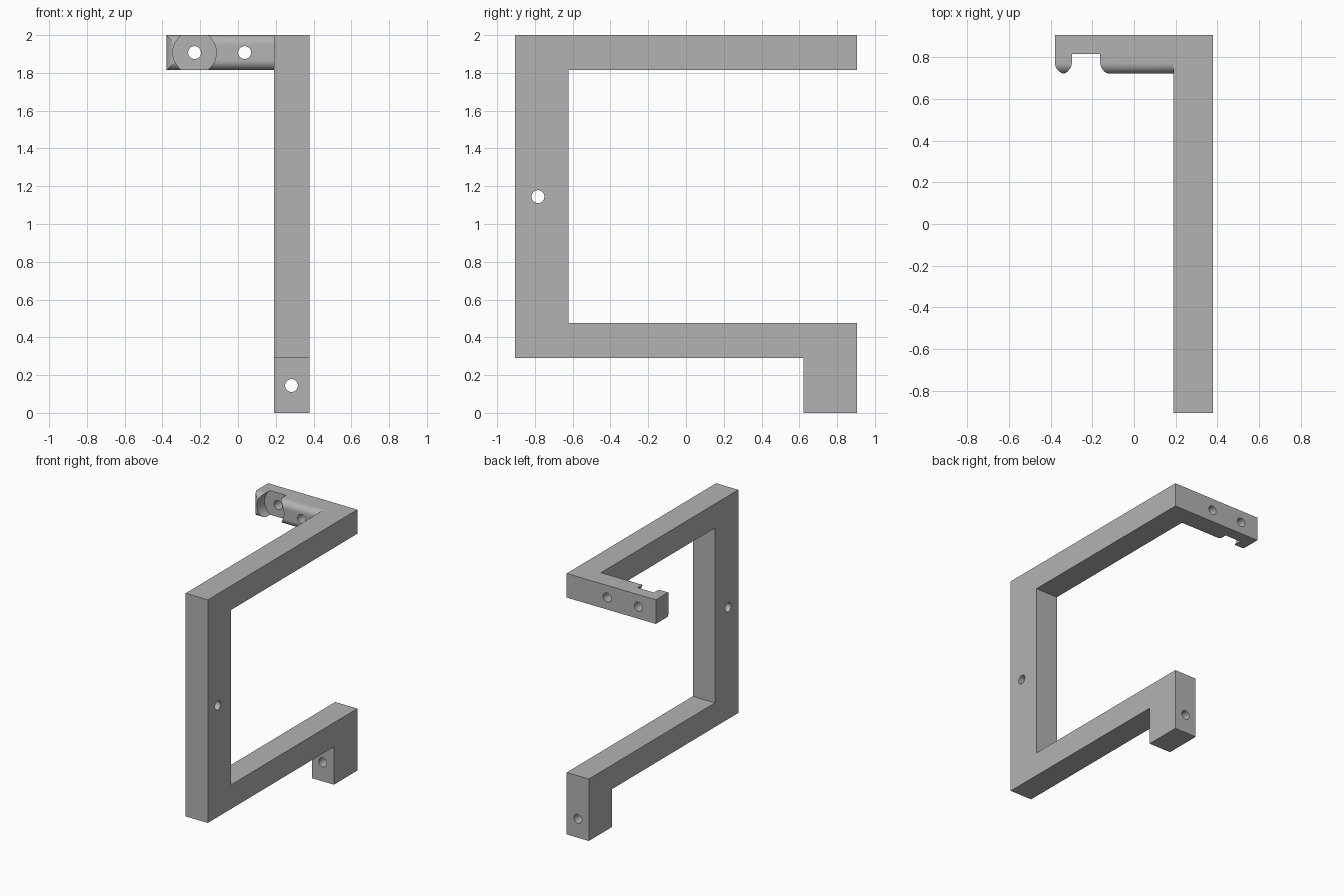
import bpy
import bmesh
from mathutils import Matrix, Vector
from math import radians

if "Cube" in bpy.data.objects:
    bpy.data.objects.remove(bpy.data.objects["Cube"])

# Main dimensions
SIDE, INNER, DEPTH = 0.378, 0.19, 0.905
TOP, BAR, POST, FOOT = 2.0, 0.185, 0.283, 0.29
HOLE = 0.034
ARM_Z = TOP - BAR / 2

grey = bpy.data.materials.new("plain_grey")
grey.use_nodes = True
grey.diffuse_color = (0.45, 0.45, 0.45, 1)
grey.node_tree.nodes["Principled BSDF"].inputs["Base Color"].default_value = grey.diffuse_color


def add_object(name, bm):
    bmesh.ops.recalc_face_normals(bm, faces=bm.faces)
    mesh = bpy.data.meshes.new(name)
    bm.to_mesh(mesh)
    bm.free()
    mesh.materials.append(grey)
    obj = bpy.data.objects.new(name, mesh)
    bpy.context.collection.objects.link(obj)
    return obj


def combine(target, other, operation):
    mod = target.modifiers.new(other.name, "BOOLEAN")
    mod.object, mod.operation, mod.solver = other, operation, "EXACT"
    bpy.ops.object.select_all(action="DESELECT")
    bpy.context.view_layer.objects.active = target
    target.select_set(True)
    bpy.ops.object.modifier_apply(modifier=mod.name)
    bpy.data.objects.remove(other)


def drill(target, center, axis, radius, length):
    bm = bmesh.new()
    turn = Vector((0, 0, 1)).rotation_difference(Vector(axis)).to_matrix().to_4x4()
    bmesh.ops.create_cone(bm, cap_ends=True, segments=48, radius1=radius, radius2=radius,
                          depth=length, matrix=Matrix.Translation(center) @ turn)
    cutter = add_object("hole_cutter", bm)
    cutter.hide_render = True
    combine(target, cutter, "DIFFERENCE")


# Side frame: profile in y and z, extruded across x
profile = [(-DEPTH, FOOT), (DEPTH - POST, FOOT), (DEPTH - POST, 0), (DEPTH, 0),
           (DEPTH, FOOT + BAR), (POST - DEPTH, FOOT + BAR), (POST - DEPTH, TOP - BAR),
           (DEPTH, TOP - BAR), (DEPTH, TOP), (-DEPTH, TOP)]
bm = bmesh.new()
face = bm.faces.new([bm.verts.new((INNER, y, z)) for y, z in profile])
extruded = bmesh.ops.extrude_face_region(bm, geom=[face])["geom"]
moved = [v for v in extruded if isinstance(v, bmesh.types.BMVert)]
bmesh.ops.translate(bm, verts=moved, vec=(SIDE - INNER, 0, 0))
frame = add_object("bracket_frame", bm)

# Cross arm: box with its front edges rounded
end_x = INNER + 0.06
bm = bmesh.new()
bmesh.ops.create_cube(bm, size=1, matrix=Matrix.Translation(
    ((end_x - SIDE) / 2, DEPTH - BAR / 2, ARM_Z)) @ Matrix.Diagonal((end_x + SIDE, BAR, BAR, 1)))
front = [e for e in bm.edges
         if all(v.co.y < DEPTH - BAR / 2 for v in e.verts)
         and not all(v.co.x > 0 for v in e.verts)]
bmesh.ops.bevel(bm, geom=front, offset=0.05, offset_type="OFFSET", segments=10,
                profile=0.5, affect="EDGES")
arm = add_object("cross_arm", bm)
combine(frame, arm, "UNION")

# Round pocket in the arm, then the through holes
drill(frame, (-0.23, 0.814 - 0.1, ARM_Z), (0, 1, 0), 0.115, 0.2)
for x, z in ((-0.23, ARM_Z), (0.035, ARM_Z), (0.283, 0.145)):
    drill(frame, (x, 0.75, z), (0, 1, 0), HOLE, 0.5)
drill(frame, (0.283, -0.784, 1.145), (1, 0, 0), HOLE, 0.5)

bpy.ops.object.select_all(action="DESELECT")
bpy.context.view_layer.objects.active = frame
frame.select_set(True)
bpy.ops.object.shade_smooth_by_angle(angle=radians(30))
